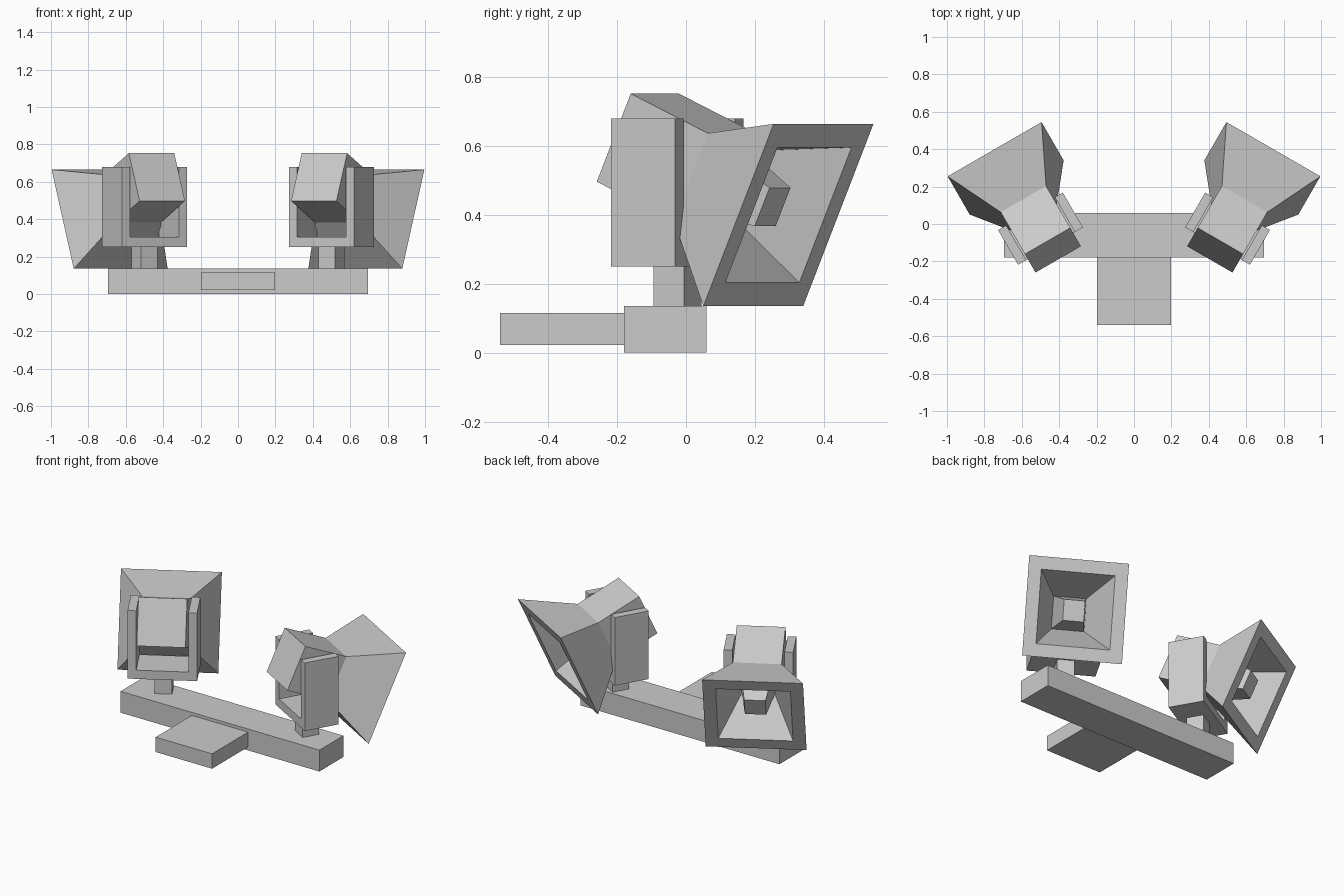
import bpy
import bmesh
from math import radians
from mathutils import Matrix, Vector

cube = bpy.data.objects.get("Cube")
if cube:
    bpy.data.objects.remove(cube, do_unlink=True)

grey = bpy.data.materials.new("light_grey")
grey.use_nodes = True
colour = (0.6, 0.6, 0.6, 1)
grey.diffuse_color = colour
grey.node_tree.nodes["Principled BSDF"].inputs["Base Color"].default_value = colour


def finish(name, bm, matrix=Matrix()):
    """Place the mesh, face it outward and add it to the scene."""
    bm.transform(matrix)
    bmesh.ops.recalc_face_normals(bm, faces=bm.faces)
    mesh = bpy.data.meshes.new(name)
    bm.to_mesh(mesh)
    bm.free()
    mesh.materials.append(grey)
    obj = bpy.data.objects.new(name, mesh)
    bpy.context.collection.objects.link(obj)
    return obj


def box(name, low, high, matrix=Matrix()):
    low, high = Vector(low), Vector(high)
    bm = bmesh.new()
    bmesh.ops.create_cube(bm, size=1)
    place = Matrix.Translation((low + high) / 2) @ Matrix.Diagonal((*(high - low), 1))
    finish(name, bm, matrix @ place)


def u_bracket(name, matrix):
    """Extrude a U profile through the bracket depth."""
    half, wall, depth, bottom, top = 0.2, 0.05, 0.214, 0.25, 0.68
    inner, floor = half - wall, bottom + 0.055
    profile = [(-half, bottom), (half, bottom), (half, top), (inner, top),
               (inner, floor), (-inner, floor), (-inner, top), (-half, top)]
    bm = bmesh.new()
    face = bm.faces.new([bm.verts.new((x, -depth / 2, z)) for x, z in profile])
    result = bmesh.ops.extrude_face_region(bm, geom=[face])
    verts = [v for v in result["geom"] if isinstance(v, bmesh.types.BMVert)]
    bmesh.ops.translate(bm, vec=(0, depth, 0), verts=verts)
    finish(name, bm, matrix)


def lamp_head(name, matrix):
    """Square rings: housing, flared horn, rim, cavity and central bulb."""
    rings = [(0.14, -0.553), (0.14, -0.27), (0.29, 0),
             (0.215, 0), (0.095, -0.245), (0.061, -0.058)]
    corners = [(-1, -1), (1, -1), (1, 1), (-1, 1)]
    bm = bmesh.new()
    loops = [[bm.verts.new((h * x, y, h * z)) for x, z in corners] for h, y in rings]
    for a, b in zip(loops, loops[1:]):
        for i in range(4):
            j = (i + 1) % 4
            bm.faces.new((a[i], a[j], b[j], b[i]))
    bm.faces.new(loops[0])
    bm.faces.new(loops[-1])
    finish(name, bm, matrix)


# Base bar and front mounting plate
box("base_bar", (-0.695, -0.18, 0), (0.695, 0.06, 0.135))
box("mounting_plate", (-0.197, -0.54, 0.022), (0.197, -0.18, 0.116))

# Mirrored pair of swivelled, downward tilted lamps
for side, sign in (("left", 1), ("right", -1)):
    swivel = (Matrix.Diagonal((sign, 1, 1, 1))
              @ Matrix.Translation((0.5, -0.025, 0))
              @ Matrix.Rotation(radians(-30), 4, "Z"))
    tilt = Matrix.Translation((0, 0.3725, 0.4)) @ Matrix.Rotation(radians(-24), 4, "X")
    box(side + "_stem", (-0.051, -0.051, 0.135), (0.051, 0.051, 0.25), swivel)
    u_bracket(side + "_bracket", swivel)
    lamp_head(side + "_lamp_head", swivel @ tilt)
